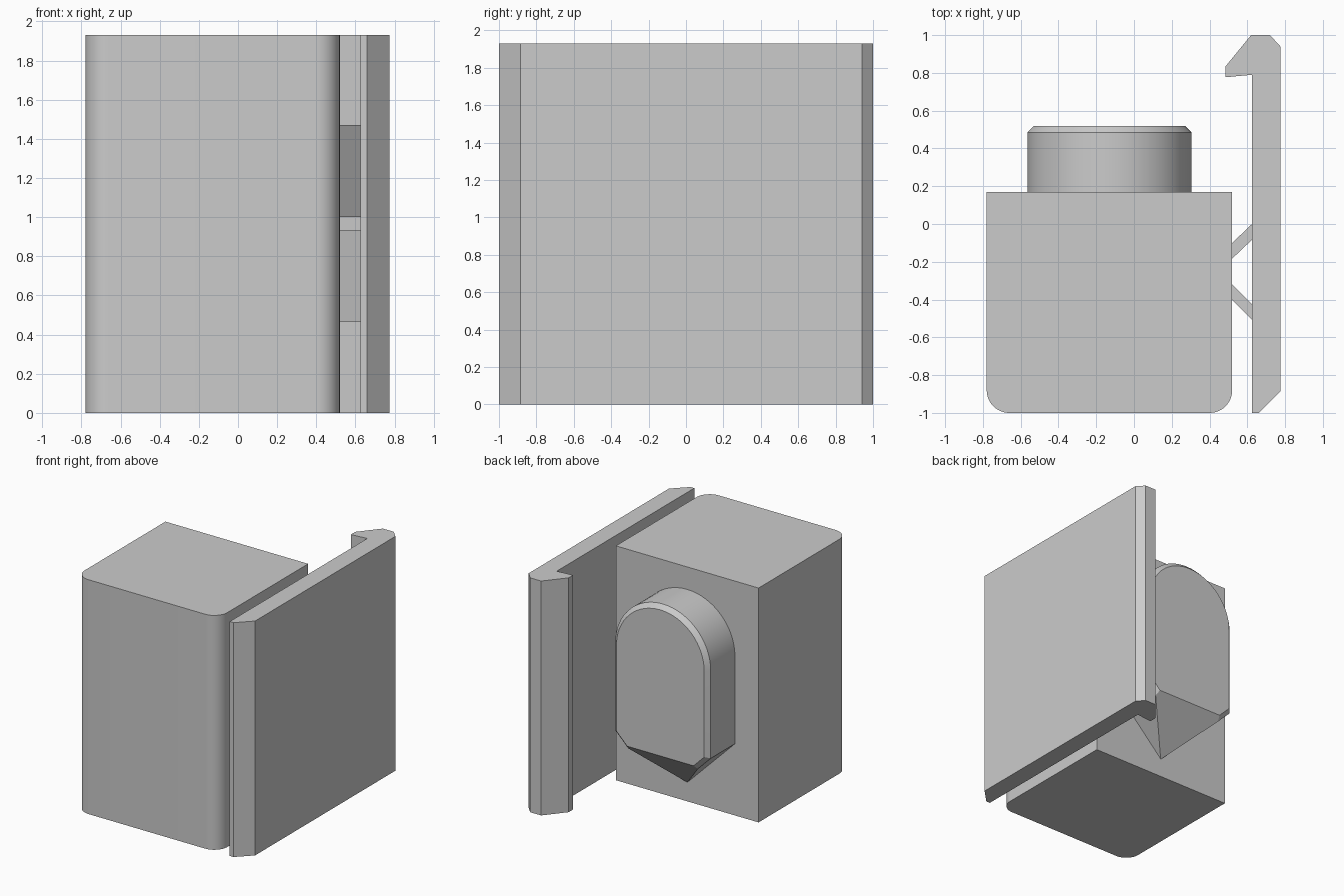
import bpy, bmesh
from math import sin, cos, pi, sqrt, radians

cube = bpy.data.objects.get("Cube")
if cube:
    bpy.data.objects.remove(cube, do_unlink=True)

grey = bpy.data.materials.new("light_grey")
grey.use_nodes = True
colour = (0.6, 0.6, 0.6, 1)
grey.diffuse_color = colour
grey.node_tree.nodes["Principled BSDF"].inputs["Base Color"].default_value = colour

HEIGHT = 1.93


def finish(name, bm):
    bmesh.ops.recalc_face_normals(bm, faces=bm.faces)
    mesh = bpy.data.meshes.new(name)
    bm.to_mesh(mesh)
    bm.free()
    mesh.materials.append(grey)
    ob = bpy.data.objects.new(name, mesh)
    bpy.context.collection.objects.link(ob)
    bpy.ops.object.select_all(action='DESELECT')
    ob.select_set(True)
    bpy.context.view_layer.objects.active = ob
    bpy.ops.object.shade_smooth_by_angle(angle=radians(30))
    return ob


def loft(rings):
    """Skin matching rings of points and cap both ends."""
    bm = bmesh.new()
    loops = [[bm.verts.new(p) for p in ring] for ring in rings]
    n = len(loops[0])
    for a, b in zip(loops, loops[1:]):
        for i in range(n):
            j = (i + 1) % n
            bm.faces.new((a[i], a[j], b[j], b[i]))
    bm.faces.new(loops[0])
    bm.faces.new(loops[-1])
    return bm


def upright(name, outline, z0=0, z1=HEIGHT):
    """Extrude a plan outline vertically."""
    return finish(name, loft([[(x, y, z) for x, y in outline] for z in (z0, z1)]))


# Main block with rounded front corners
left, right, front, back, r = -0.78, 0.52, -1.0, 0.17, 0.12
plan = [(right, back), (left, back)]
for cx, start in ((left + r, pi), (right - r, 1.5 * pi)):
    for i in range(13):
        a = start + i / 12 * pi / 2
        plan.append((cx + r * cos(a), front + r + r * sin(a)))
upright("main_block", plan)

# Side latch plate with hooked end
upright("latch_plate", [
    (0.625, -1), (0.66, -1), (0.775, -0.885), (0.775, 0.94), (0.72, 1),
    (0.62, 1), (0.485, 0.835), (0.485, 0.777), (0.625, 0.79)])

# Slanted webs joining the plate to the block
for name, y_block, y_plate, z0 in (("upper_web", -0.1, 0.0, 1.0),
                                   ("lower_web", -0.32, -0.425, 0.465)):
    t = 0.083
    upright(name, [(right, y_block), (right, y_block - t),
                   (0.625, y_plate - t), (0.625, y_plate)], z0, z0 + 0.47)


# Rear boss: arched top, pointed bottom, chamfered end
def boss_ring(y, inset):
    cx, radius, z_arch, z_side = -0.13, 0.435, 1.31, 0.59
    w = radius - inset
    ring = [(cx + w * cos(i * pi / 32), y, z_arch + w * sin(i * pi / 32))
            for i in range(33)]
    z_low = z_side + inset * (sqrt(2) - 1)
    ring += [(cx - w, y, z_low),
             (cx, y, z_side - radius + inset * sqrt(2)),
             (cx + w, y, z_low)]
    return ring


bm = loft([boss_ring(back, 0), boss_ring(0.485, 0), boss_ring(0.52, 0.035)])
# Slope the underside from the point up to the end face
cut = bmesh.ops.bisect_plane(bm, geom=bm.verts[:] + bm.edges[:] + bm.faces[:],
                             plane_co=(0, back, 0.157), plane_no=(0, 1, -1),
                             clear_outer=True)
bmesh.ops.holes_fill(bm, edges=[e for e in bm.edges if e.is_boundary], sides=0)
finish("rear_boss", bm)
